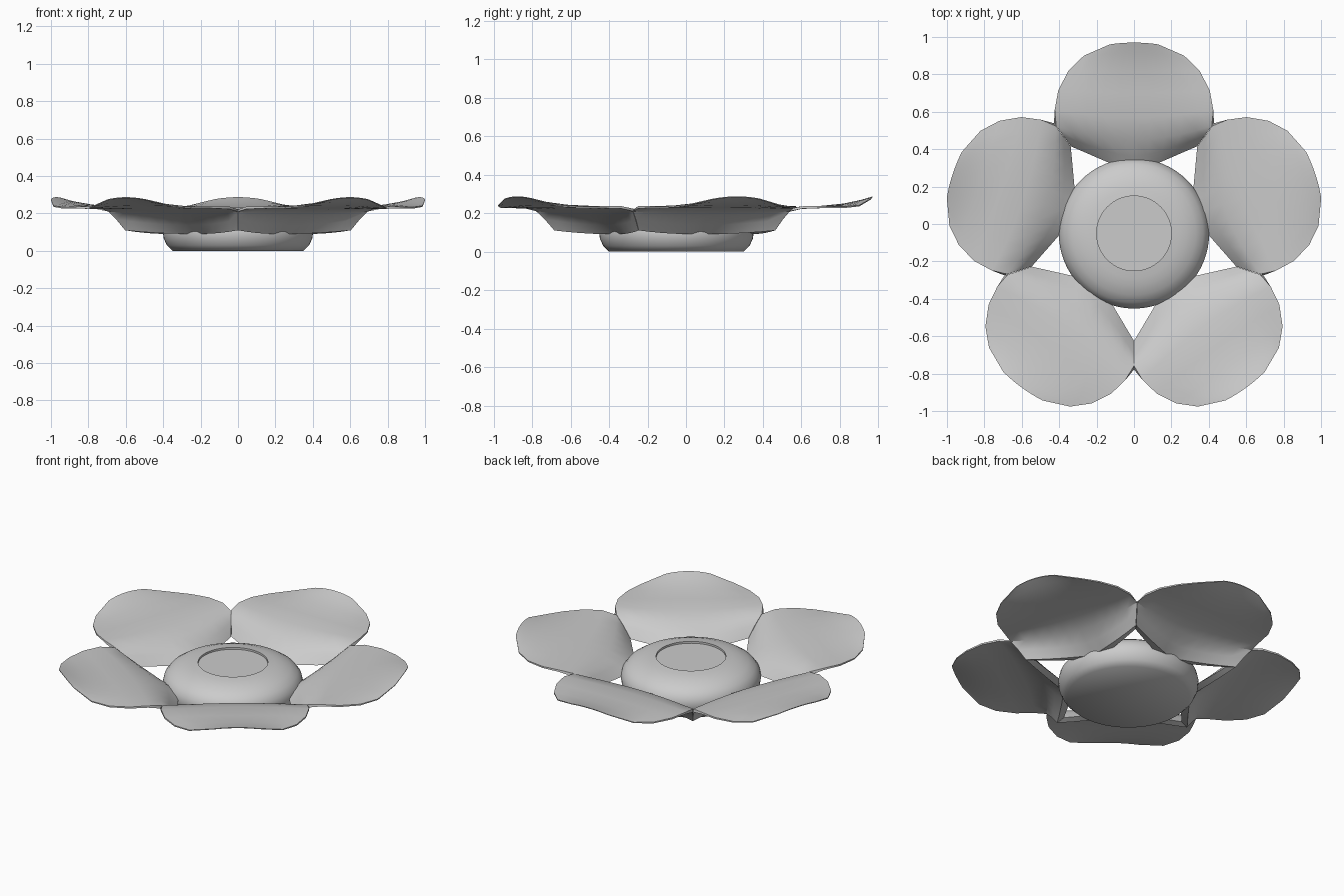
import bpy, bmesh, math
from mathutils import Matrix, Vector

cube = bpy.data.objects.get("Cube")
if cube:
    bpy.data.objects.remove(cube, do_unlink=True)

CENTRE = Vector((0, -0.05, 0))

grey = bpy.data.materials.new("plain_grey")
grey.use_nodes = True
colour = (0.6, 0.6, 0.6, 1)
grey.diffuse_color = colour
grey.node_tree.nodes["Principled BSDF"].inputs["Base Color"].default_value = colour


def finish(name, bm, angle):
    bmesh.ops.recalc_face_normals(bm, faces=bm.faces)
    mesh = bpy.data.meshes.new(name)
    bm.to_mesh(mesh)
    bm.free()
    mesh.materials.append(grey)
    obj = bpy.data.objects.new(name, mesh)
    bpy.context.collection.objects.link(obj)
    bpy.ops.object.select_all(action='DESELECT')
    obj.select_set(True)
    bpy.context.view_layer.objects.active = obj
    bpy.ops.object.shade_smooth_by_angle(angle=math.radians(angle))


# Round cushion-shaped centre with a shallow recess, turned from a profile
def flower_centre():
    profile = [(0, 0), (0.35, 0), (0.38, 0.03), (0.397, 0.065), (0.402, 0.1),
               (0.394, 0.135), (0.37, 0.168), (0.33, 0.194), (0.28, 0.212),
               (0.24, 0.22), (0.2, 0.225), (0.2, 0.213), (0, 0.213)]
    bm = bmesh.new()
    verts = [bm.verts.new((r, 0, z)) for r, z in profile]
    edges = [bm.edges.new(pair) for pair in zip(verts, verts[1:])]
    bmesh.ops.spin(bm, geom=verts + edges, cent=(0, 0, 0), axis=(0, 0, 1),
                   angle=math.tau, steps=64)
    bmesh.ops.remove_doubles(bm, verts=bm.verts, dist=0.0005)
    bmesh.ops.translate(bm, verts=bm.verts, vec=CENTRE)
    finish("flower_centre", bm, 50)


# Petal rows from base to tip: middle radius, edge radius, half width,
# middle height, edge height, outward slide and drop of the underside
ROWS = [(0.32, 0.465, 0.337, 0.098, 0.118, 0.06, 0.008),
        (0.41, 0.522, 0.378, 0.148, 0.178, 0.04, 0.01),
        (0.5, 0.574, 0.416, 0.2, 0.222, 0.02, 0.012),
        (0.62, 0.66, 0.424, 0.231, 0.236, 0, 0.012),
        (0.75, 0.765, 0.405, 0.238, 0.236, 0, 0.01),
        (0.87, 0.87, 0.35, 0.25, 0.234, 0, 0.008),
        (0.96, 0.95, 0.268, 0.269, 0.241, 0, 0.006),
        (1.02, 1.01, 0.13, 0.287, 0.275, 0, 0.004)]
COLUMNS = 10


def petal(name, angle):
    bm = bmesh.new()
    layers = []
    for under in (0, 1):
        grid = []
        for i, (r_mid, r_edge, half, z_mid, z_edge, slide, drop) in enumerate(ROWS):
            # straight-sided base, rounder rows beyond it
            power = min(2, 1 + 0.4 * i)
            row = []
            for c in range(COLUMNS + 1):
                u = 2 * c / COLUMNS - 1
                r = r_mid + (r_edge - r_mid) * abs(u) ** power
                z = z_mid + (z_edge - z_mid) * u * u
                point = Vector((r, half * u, 0))
                point += point.normalized() * slide * under
                point.z = z - drop * under
                row.append(bm.verts.new(point))
            grid.append(row)
        for a, b in zip(grid, grid[1:]):
            for c in range(COLUMNS):
                bm.faces.new((a[c], a[c + 1], b[c + 1], b[c]))
        layers.append(grid)
    # rim joining the upper and lower skins
    top, low = [g[0] + [r[-1] for r in g[1:-1]] + g[-1][::-1]
                + [r[0] for r in g[-2:0:-1]] for g in layers]
    for k in range(len(top)):
        n = (k + 1) % len(top)
        bm.faces.new((top[k], top[n], low[n], low[k]))
    bm.transform(Matrix.Translation(CENTRE) @ Matrix.Rotation(angle, 4, 'Z'))
    finish(name, bm, 40)


flower_centre()
NAMES = ["back_petal", "right_petal", "front_right_petal",
         "front_left_petal", "left_petal"]
for i, name in enumerate(NAMES):
    petal(name, math.radians(90 + 72 * i))
